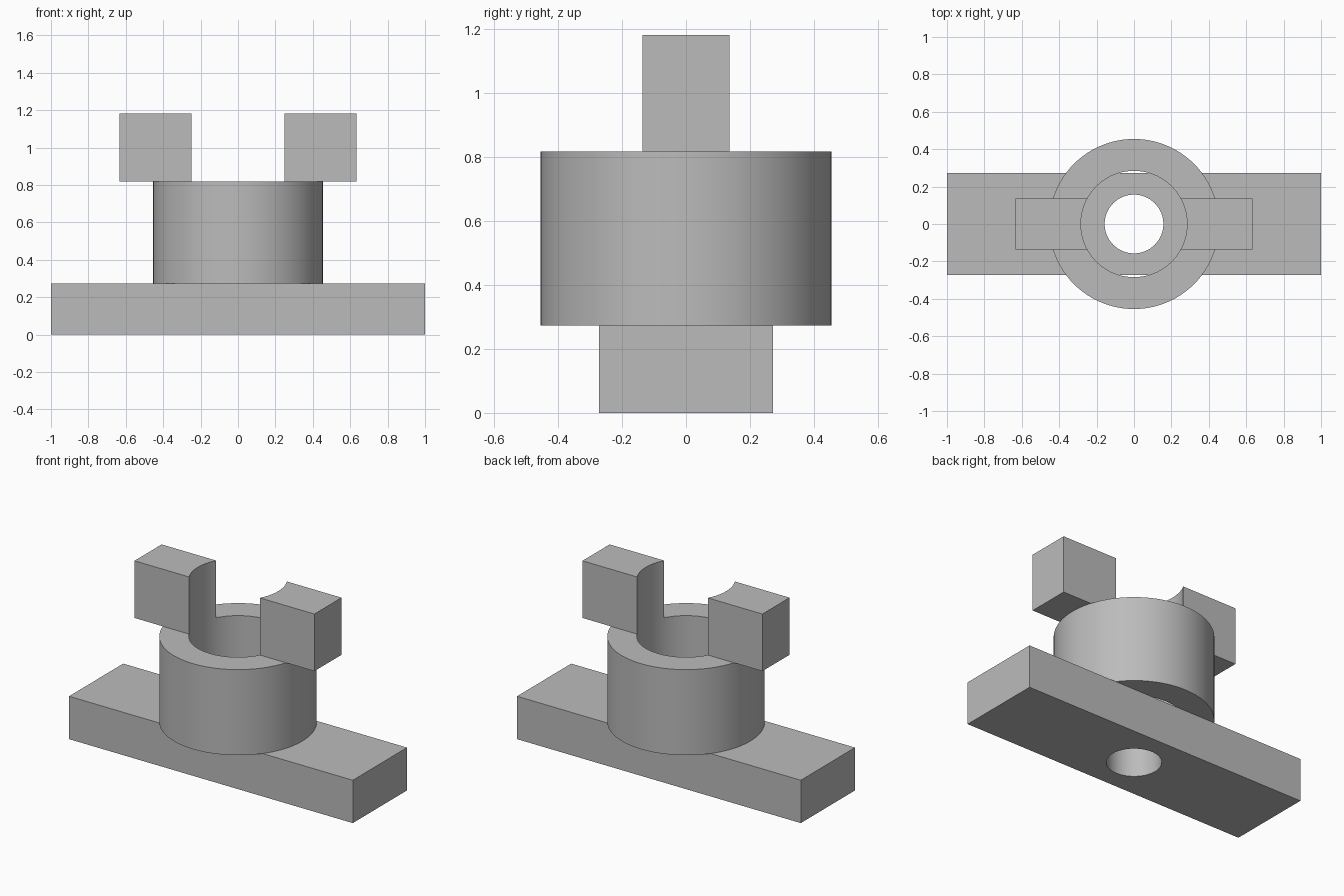
import bpy
import bmesh
import math

if "Cube" in bpy.data.objects:
    bpy.data.objects.remove(bpy.data.objects["Cube"], do_unlink=True)

SEGMENTS = 96
BASE_TOP, SLEEVE_TOP, LUG_TOP = 0.273, 0.818, 1.182
SLEEVE_RADIUS, BORE_RADIUS, HOLE_RADIUS = 0.4545, 0.284, 0.157

grey = bpy.data.materials.new("plain grey")
grey.use_nodes = True
colour = (0.5, 0.5, 0.5, 1)
grey.diffuse_color = colour
grey.node_tree.nodes["Principled BSDF"].inputs["Base Color"].default_value = colour


def add_object(name, bm):
    mesh = bpy.data.meshes.new(name)
    bm.to_mesh(mesh)
    bm.free()
    mesh.materials.append(grey)
    obj = bpy.data.objects.new(name, mesh)
    bpy.context.collection.objects.link(obj)
    return obj


def box(name, x0, x1, depth, z0, z1):
    bm = bmesh.new()
    bmesh.ops.create_cube(bm, size=1)
    bmesh.ops.scale(bm, vec=(x1 - x0, depth, z1 - z0), verts=bm.verts)
    bmesh.ops.translate(bm, vec=((x0 + x1) / 2, 0, (z0 + z1) / 2), verts=bm.verts)
    return add_object(name, bm)


def cylinder(name, radius, z0, z1):
    bm = bmesh.new()
    bmesh.ops.create_cone(bm, cap_ends=True, segments=SEGMENTS,
                          radius1=radius, radius2=radius, depth=z1 - z0)
    bmesh.ops.translate(bm, vec=(0, 0, (z0 + z1) / 2), verts=bm.verts)
    return add_object(name, bm)


def cut(obj, cutter):
    mod = obj.modifiers.new("round cut", "BOOLEAN")
    mod.operation = "DIFFERENCE"
    mod.solver = "EXACT"
    mod.object = cutter
    bpy.ops.object.select_all(action="DESELECT")
    obj.select_set(True)
    bpy.context.view_layer.objects.active = obj
    bpy.ops.object.modifier_apply(modifier=mod.name)
    bpy.ops.object.shade_smooth_by_angle(angle=math.radians(30))


# Round cutters: narrow hole through the base, wide bore above it
hole_cutter = cylinder("hole_cutter", HOLE_RADIUS, -0.2, 0.5)
bore_cutter = cylinder("bore_cutter", BORE_RADIUS, 0.1, 1.4)

# Flat base bar
cut(box("base_bar", -1, 1, 0.545, 0, BASE_TOP), hole_cutter)

# Hollow sleeve standing on the bar
cut(cylinder("sleeve", SLEEVE_RADIUS, BASE_TOP, SLEEVE_TOP), bore_cutter)

# Pair of lugs overhanging the sleeve, hollowed to the bore
for side, x0, x1 in (("left", 0.15, 0.634), ("right", -0.634, -0.15)):
    cut(box(side + "_lug", x0, x1, 0.273, SLEEVE_TOP, LUG_TOP), bore_cutter)

for cutter in (hole_cutter, bore_cutter):
    bpy.data.objects.remove(cutter, do_unlink=True)
